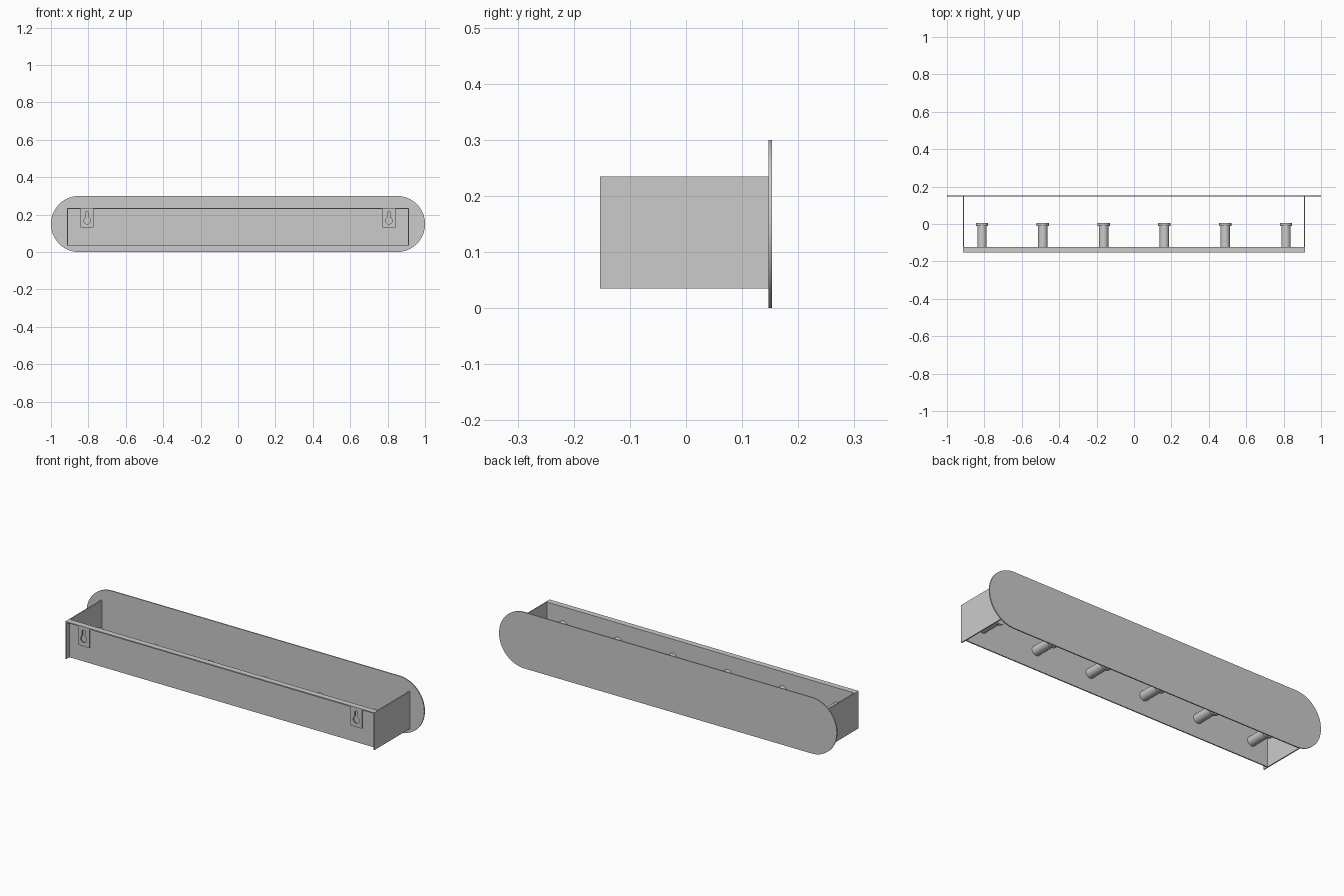
import bpy, bmesh
from math import pi, sin, cos, asin
from mathutils import Matrix

if "Cube" in bpy.data.objects:
    bpy.data.objects.remove(bpy.data.objects["Cube"])

T = 0.006  # sheet thickness


def add_mesh(name, bm, smooth=False):
    bmesh.ops.recalc_face_normals(bm, faces=bm.faces)
    me = bpy.data.meshes.new(name)
    bm.to_mesh(me)
    bm.free()
    ob = bpy.data.objects.new(name, me)
    bpy.context.collection.objects.link(ob)
    if smooth:
        bpy.ops.object.select_all(action='DESELECT')
        ob.select_set(True)
        bpy.context.view_layer.objects.active = ob
        bpy.ops.object.shade_smooth_by_angle()
    return ob


def box(name, x, y, z):
    bm = bmesh.new()
    bmesh.ops.create_cube(bm, size=1)
    for v in bm.verts:
        v.co = [(r[0] + r[1]) / 2 + c * (r[1] - r[0]) for c, r in zip(v.co, (x, y, z))]
    return add_mesh(name, bm)


def sheet(name, loops, y0, y1):
    """Flat sheet in the xz plane; inner loops become holes."""
    cu = bpy.data.curves.new(name + "_profile", 'CURVE')
    cu.dimensions = '2D'
    cu.fill_mode = 'BOTH'
    cu.extrude = (y1 - y0) / 2
    for pts in loops:
        sp = cu.splines.new('POLY')
        sp.points.add(len(pts) - 1)
        for p, (x, z) in zip(sp.points, pts):
            p.co = (x, z, 0, 1)
        sp.use_cyclic_u = True
    tmp = bpy.data.objects.new(name + "_tmp", cu)
    bpy.context.collection.objects.link(tmp)
    bpy.context.view_layer.update()
    me = bpy.data.meshes.new_from_object(tmp.evaluated_get(bpy.context.evaluated_depsgraph_get()))
    bpy.data.objects.remove(tmp)
    bm = bmesh.new()
    bm.from_mesh(me)
    bpy.data.meshes.remove(me)
    bmesh.ops.remove_doubles(bm, verts=bm.verts, dist=1e-5)
    bm.transform(Matrix.Translation((0, (y0 + y1) / 2, 0)) @ Matrix.Rotation(pi / 2, 4, 'X'))
    return add_mesh(name, bm, True)


def arc(cx, cz, r, a0, a1, n=24):
    return [(cx + r * cos(a0 + (a1 - a0) * i / n), cz + r * sin(a0 + (a1 - a0) * i / n))
            for i in range(n + 1)]


# Large stadium-shaped plate
R = 0.15
sheet("rounded_plate", [arc(1 - R, R, R, -pi / 2, pi / 2, 32) + arc(R - 1, R, R, pi / 2, 3 * pi / 2, 32)],
      0.147, 0.153)

# Folded box: recessed panel, top flange and two side walls
W, Z0, Z1, YF = 0.915, 0.035, 0.235, -0.153
box("recessed_panel", (-W + T, W - T), (-0.128, -0.122), (Z0, Z1 - T))
box("top_flange", (-W + T, W - T), (YF, -0.122), (Z1 - T, Z1))
for side, s in (("left", -1), ("right", 1)):
    box(side + "_wall", sorted((s * W, s * (W - T))), (YF, 0.147), (Z0, Z1))

    # Hanging tab with a keyhole slot
    cx, hole, slot = s * 0.807, 0.018, 0.009
    a = asin(slot / hole)
    keyhole = arc(cx, 0.168, hole, pi / 2 + a, 5 * pi / 2 - a) + arc(cx, 0.208, slot, 0, pi, 12)
    tab = [(cx - 0.034, 0.13), (cx + 0.034, 0.13), (cx + 0.034, Z1 - T), (cx - 0.034, Z1 - T)]
    sheet(side + "_keyhole_tab", [tab, keyhole], YF, YF + T)

# Six pegs with wider flat heads, spun from one profile
profile = [(0, -0.122), (0.025, -0.122), (0.025, -0.01), (0.033, -0.01), (0.033, 0.005), (0, 0.005)]
for i in range(6):
    bm = bmesh.new()
    vs = [bm.verts.new((r, y, 0)) for r, y in profile]
    es = [bm.edges.new(p) for p in zip(vs, vs[1:])]
    bmesh.ops.spin(bm, geom=vs + es, cent=(0, 0, 0), axis=(0, 1, 0), angle=2 * pi, steps=32)
    bmesh.ops.remove_doubles(bm, verts=bm.verts, dist=1e-5)
    peg = add_mesh(f"peg_{i + 1}", bm, True)
    peg.location = (-0.8125 + 0.325 * i, 0, 0.135)
